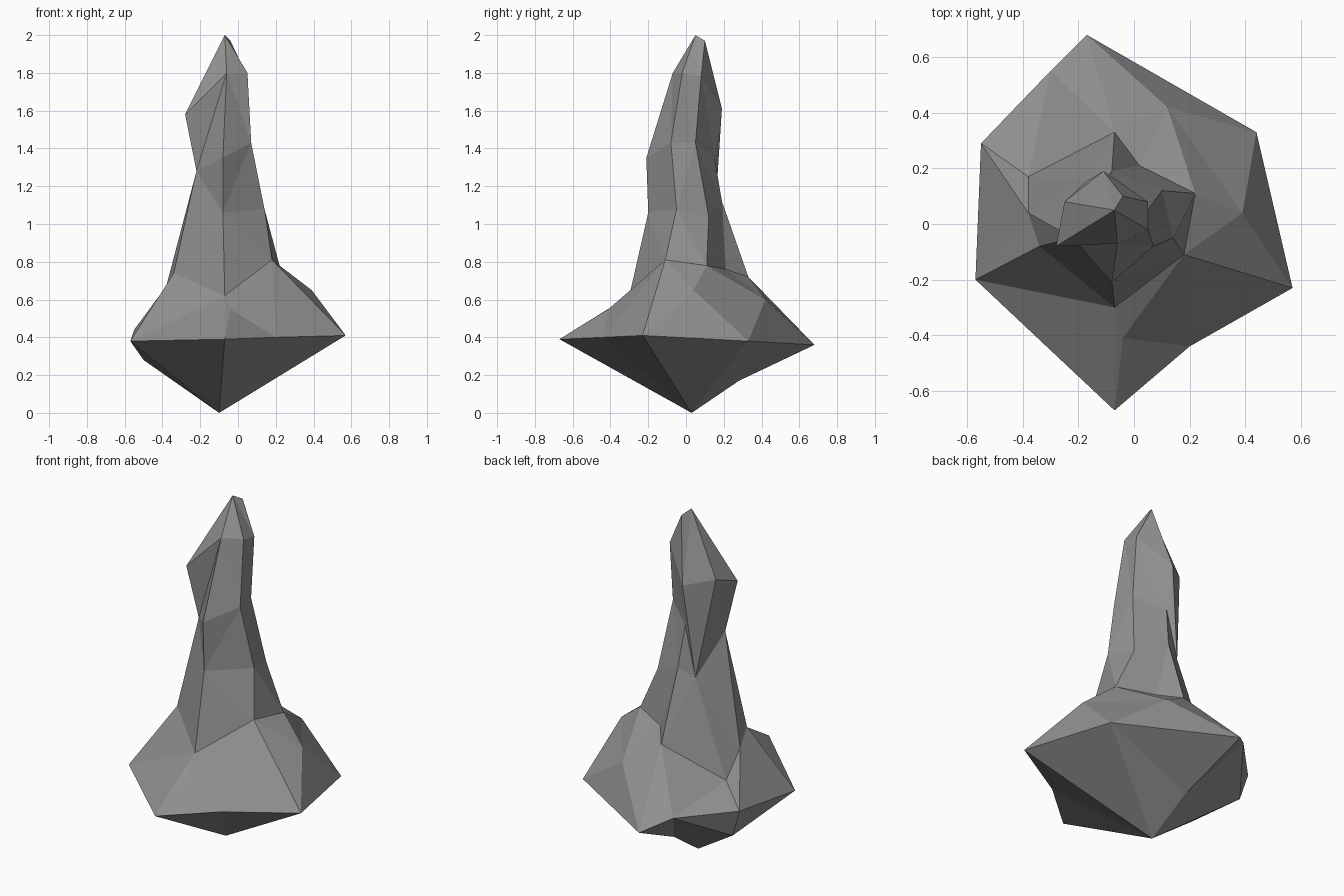
import bpy, bmesh
from mathutils import Vector

if "Cube" in bpy.data.objects:
    bpy.data.objects.remove(bpy.data.objects["Cube"])

# --- cross-sections, counter-clockwise from the front (shared points are reused) ---
tip = [(-.10, .03, 0)]
rim = [(-.07, -.67, .39), (.20, -.44, .40), (.57, -.23, .41), (.44, .33, .38),
       (-.17, .68, .36), (-.30, .55, .43), (-.55, .29, .44), (-.57, -.20, .38)]
# underside: the rim with its back-left corner cut in
under = rim[:4] + [(-.12, .28, .17), (-.50, .28, .28)] + rim[7:]
shoulder = [(-.07, -.30, .62), (-.04, -.41, .55), (.18, -.11, .81), (.39, .04, .65),
            (.12, .42, .60), (-.07, .33, .72), (-.38, .17, .53), (-.38, .04, .67),
            (-.34, -.08, .74)]
neck = [shoulder[0], shoulder[2], (.22, .11, .78), (.02, .21, .76)] + shoulder[5:]
left_back, left = (-.17, .155, 1.07), (-.22, -.05, 1.28)
waist = [(-.08, -.20, 1.06), (.14, -.05, 1.08), (.10, .12, 1.04), (-.08, .19, 1.12),
         left_back, left]
chest = [(-.08, -.21, 1.35), (.07, -.08, 1.43), (.05, .05, 1.43), (-.10, .15, 1.36),
         left_back, left]
head = [(-.06, -.07, 1.80), (.05, -.02, 1.80), (.05, .08, 1.78), (-.11, .19, 1.61),
        (-.25, .08, 1.64), (-.28, -.08, 1.58)]
crown = [(-.07, .05, 2.0), (-.04, .10, 1.97)]

bm = bmesh.new()
verts = {}


def vert(p):
    if p not in verts:
        verts[p] = bm.verts.new(p)
    return verts[p]


def flat_dist(a, b):
    return (Vector(a).xy - Vector(b).xy).length


def stitch(lo, up):
    """Join two closed rings with triangles, always taking the shorter step in plan."""
    n, m, i, j = len(lo), len(up), 0, 0
    while i < n or j < m:
        a, b = lo[i % n], up[j % m]
        a2, b2 = lo[(i + 1) % n], up[(j + 1) % m]
        if j == m or (i < n and flat_dist(a2, b) <= flat_dist(a, b2)):
            tri, i = (a, a2, b), i + 1
        else:
            tri, j = (a, b2, b), j + 1
        if len(set(tri)) == 3:
            vs = [vert(p) for p in tri]
            if not bm.faces.get(vs):
                bm.faces.new(vs)


# --- skin the sections from the bottom tip to the crown ---
rings = [tip, under, rim, shoulder, neck, waist, chest, head, crown]
for lo, up in zip(rings, rings[1:]):
    stitch(lo, up)
bmesh.ops.recalc_face_normals(bm, faces=bm.faces)

mesh = bpy.data.meshes.new("rock_spire")
bm.to_mesh(mesh)
bm.free()

# --- one plain stone colour, flat faces ---
stone = bpy.data.materials.new("stone_grey")
stone.diffuse_color = (.28, .28, .28, 1)
stone.use_nodes = True
stone.node_tree.nodes["Principled BSDF"].inputs["Base Color"].default_value = stone.diffuse_color
mesh.materials.append(stone)
spire = bpy.data.objects.new("rock_spire", mesh)
bpy.context.collection.objects.link(spire)
